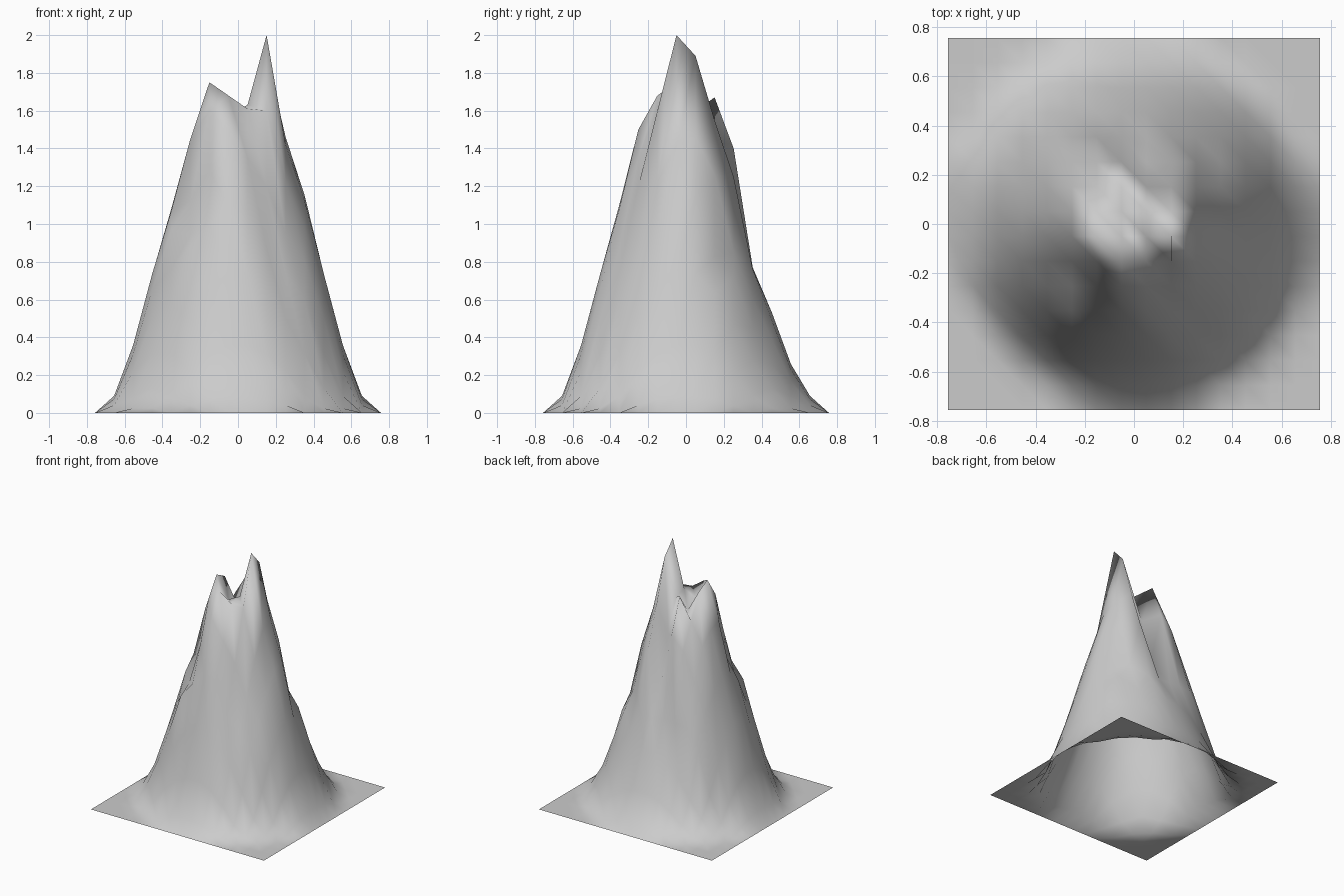
import bpy, math

if "Cube" in bpy.data.objects:
    bpy.data.objects.remove(bpy.data.objects["Cube"])

N = 16
HALF = 0.757
STEP = 2 * HALF / (N - 1)

# summit heights on the inner 8 x 8 grid points (rows run front to back)
SUMMIT = [
    [.58, .88, 1.0, 1.1, 1.08, .87, .74, .60],
    [.76, .94, 1.28, 1.5, 1.35, 1.2, .95, .80],
    [.97, 1.12, 1.6, 1.68, 1.61, 1.6, 1.22, .98],
    [1.07, 1.45, 1.75, 1.58, 1.63, 2.0, 1.42, 1.12],
    [1.08, 1.42, 1.7, 1.52, 1.6, 1.89, 1.46, 1.15],
    [1.0, 1.33, 1.5, 1.67, 1.35, 1.55, 1.26, .83],
    [.85, 1.08, 1.3, 1.4, .95, 1.25, .85, .72],
    [.60, .76, .77, .77, .76, .76, .60, .45],
]
# foot of the mountain: radius, height
FOOT = [(.36, 1.1), (.456, .74), (.557, .36), (.658, .09), (.74, 0)]


def foot_height(x, y):
    r = math.hypot(x, y)
    h = 0.0
    for (r0, h0), (r1, h1) in zip(FOOT, FOOT[1:]):
        if r0 <= r <= r1:
            h = h0 + (h1 - h0) * (r - r0) / (r1 - r0)
    # the back slope is hollower
    if r < 0.64:
        h *= 1 - 0.28 * max(0, y / r) ** 2
    return h


def height(i, j):
    if 4 <= i < 12 and 4 <= j < 12:
        return SUMMIT[j - 4][i - 4]
    if i in (0, N - 1) or j in (0, N - 1):
        return 0.0
    return foot_height(-HALF + i * STEP, -HALF + j * STEP)


# open terrain sheet, each cell split from back left to front right
verts = [(-HALF + i * STEP, -HALF + j * STEP, height(i, j))
         for j in range(N) for i in range(N)]
faces = []
for j in range(N - 1):
    for i in range(N - 1):
        a = j * N + i
        b, c, d = a + 1, a + N + 1, a + N
        faces += [(a, b, d), (b, c, d)]

mesh = bpy.data.meshes.new("mountain")
mesh.from_pydata(verts, [], faces)
for p in mesh.polygons:
    p.use_smooth = True
mesh.update()
mountain = bpy.data.objects.new("mountain", mesh)
bpy.context.collection.objects.link(mountain)
